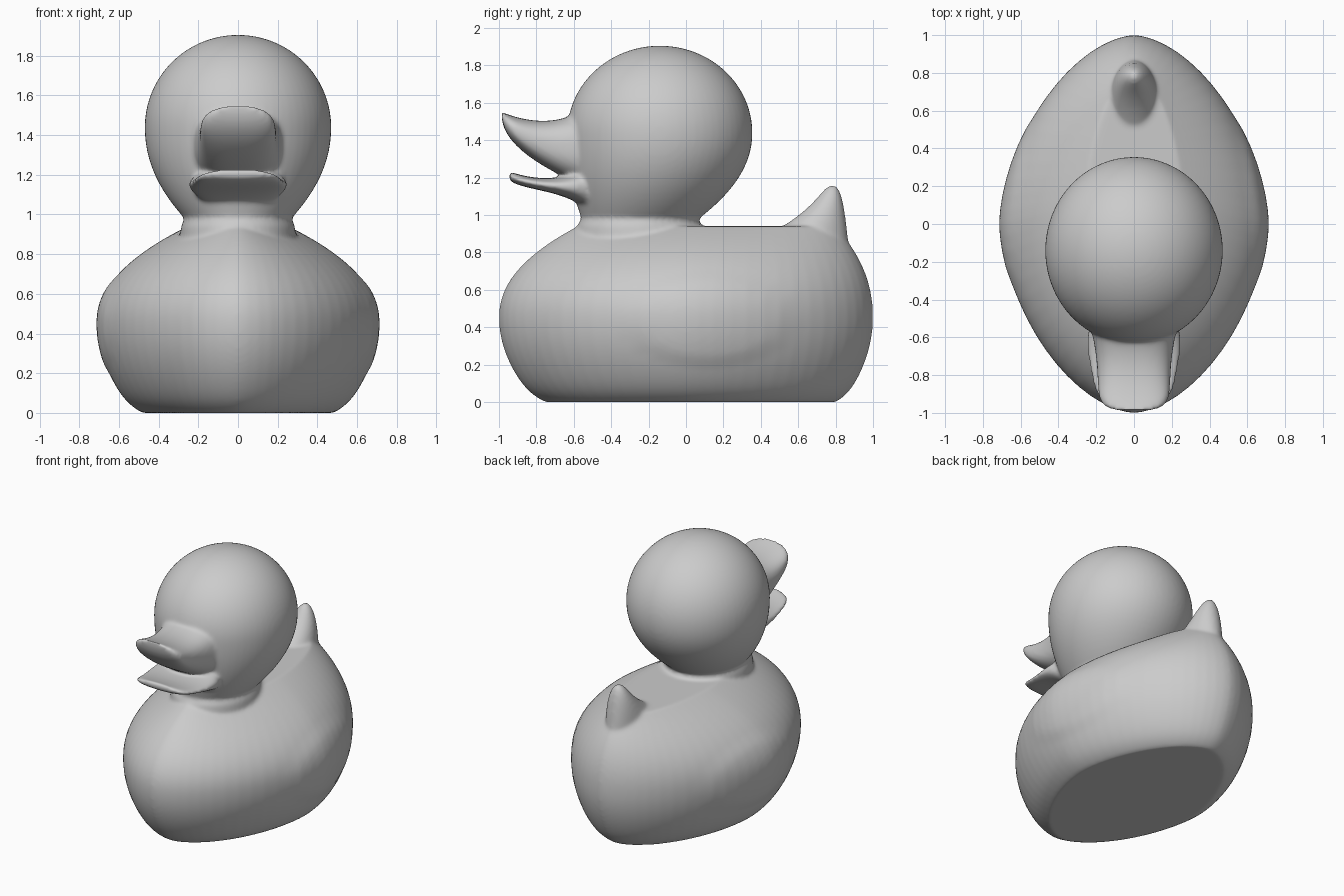
import bpy, bmesh, math

cube = bpy.data.objects.get("Cube")
if cube:
    bpy.data.objects.remove(cube)

shade = 0.6
grey = bpy.data.materials.new("soft_grey")
grey.use_nodes = True
grey.diffuse_color = (shade, shade, shade, 1)
grey.node_tree.nodes["Principled BSDF"].inputs["Base Color"].default_value = grey.diffuse_color


def signed_power(value, exponent):
    return math.copysign(abs(value) ** exponent, value)


def loft(name, section, steps, power=2, upright=True, shape=None):
    """Skin superellipse rings; section(t) gives position, low, high and half width."""
    bm = bmesh.new()
    rings = []
    sides = 64
    for step in range(steps + 1):
        position, low, high, half = section(step / steps)
        middle, radius = (low + high) / 2, (high - low) / 2
        ring = []
        for side in range(sides):
            angle = math.tau * side / sides
            x = half * signed_power(math.cos(angle), 2 / power)
            w = middle + radius * signed_power(math.sin(angle), 2 / power)
            point = (x, w, position) if upright else (x, position, w)
            ring.append(bm.verts.new(shape(*point) if shape else point))
        rings.append(ring)
    for ring, following in zip(rings, rings[1:]):
        for side in range(sides):
            beside = (side + 1) % sides
            bm.faces.new((ring[side], ring[beside], following[beside], following[side]))
    bm.faces.new(rings[0])
    bm.faces.new(rings[-1])
    bmesh.ops.recalc_face_normals(bm, faces=bm.faces)
    mesh = bpy.data.meshes.new(name)
    bm.to_mesh(mesh)
    bm.free()
    mesh.materials.append(grey)
    part = bpy.data.objects.new(name, mesh)
    bpy.context.collection.objects.link(part)
    return part


# Body: widest at the waist, drawn in to a flat base and a narrow crest
def body_section(t):
    waist, crest = 0.45, 0.94
    z = crest * (1 - math.cos(math.pi * t)) / 2
    if z < waist:
        depth = (waist - z) / waist
        inset = depth ** 2 / 5 + depth ** 12 / 20
        front, back, side = inset, 0.8 * inset, 0.9 * inset
    else:
        inset = ((z - waist) / (crest - waist)) ** 2.2
        front, back, side = 0.42 * inset, 0.2 * inset, 0.45 * inset
    return z, front - 1, 1 - back, 0.705 - side


def wing_swelling(x, y, z):
    """Faint wing raised low on each flank."""
    reach = math.hypot((y - 0.12) / 0.48, (z - 0.44) / 0.26)
    lift = min(1, max(0, 4 * (1 - reach))) * min(1, 4 * abs(x))
    return x + math.copysign(0.009 * lift, x), y, z


# Head: round crown, tapering to a neck sunk into the body
def head_section(t):
    root, neck, cheek, crown = 0.8, 0.97, 1.44, 1.905
    z = root + (crown - root) * math.sin(t * math.pi / 2)
    if z > cheek:
        size = math.sqrt(max(0.0001, 1 - ((z - cheek) / (crown - cheek)) ** 2))
        depth = 0.495 * size
        return z, -0.14 - depth, depth - 0.14, 0.47 * size
    taper = min(1, (cheek - z) / (cheek - neck)) ** 2.1
    flare = min(0.03, max(0, neck - z))
    return z, 0.08 * taper - 0.635 - flare, 0.355 - 0.3 * taper + flare, 0.47 - 0.21 * taper + flare


# Bill: both halves run from a rounded tip back into the face
def rounded_tip(t):
    return math.sqrt(1 - 0.7 * (1 - t) ** 16)


def upper_bill_section(t):
    t = 1.25 * t * t
    low = 1.53 - 0.4 * math.sqrt(t)
    high = 1.5 + (t - 0.5) ** 2 / 5 + t ** 4 / 15
    return t / 2 - 0.985, low, high, 0.19 * rounded_tip(t) + 0.06 * t ** 3


def lower_bill_section(t):
    t = 1.2 * t * t
    low = 1.195 - math.sqrt(t) / 10 - t ** 4 / 12
    high = 1.195 + 0.15 * (t - 0.5) ** 2 + t ** 4 / 20
    half = 0.2 * rounded_tip(t) + 0.08 * t - 0.07 * t ** 6
    return 0.44 * t - 0.945, low, high, half


# Tail: an upturned point, swept down into the back
def tail_section(t):
    drop = 0.4 * t * t + 0.0001
    spread = math.sqrt(drop) / 4
    low = 0.78 - spread - 3 * drop ** 2
    high = 0.78 + 0.13 * drop ** (1 / 3)
    return 1.16 - drop, low, high, spread


body = loft("body", body_section, 60, power=1.7, shape=wing_swelling)
parts = [
    body,
    loft("head", head_section, 48),
    loft("upper_bill", upper_bill_section, 30, power=2.6, upright=False),
    loft("lower_bill", lower_bill_section, 30, power=2.3, upright=False),
    loft("tail", tail_section, 24),
]

# Fuse the parts into one skin with soft joints
bpy.ops.object.select_all(action="DESELECT")
for part in parts:
    part.select_set(True)
bpy.context.view_layer.objects.active = body
bpy.ops.object.join()
body.name = "moulded_body"
fuse = body.modifiers.new("fuse", "REMESH")
fuse.mode = "VOXEL"
fuse.voxel_size = 0.012
fuse.use_smooth_shade = True
soften = body.modifiers.new("soften", "SMOOTH")
soften.factor = 0.5
soften.iterations = 10
